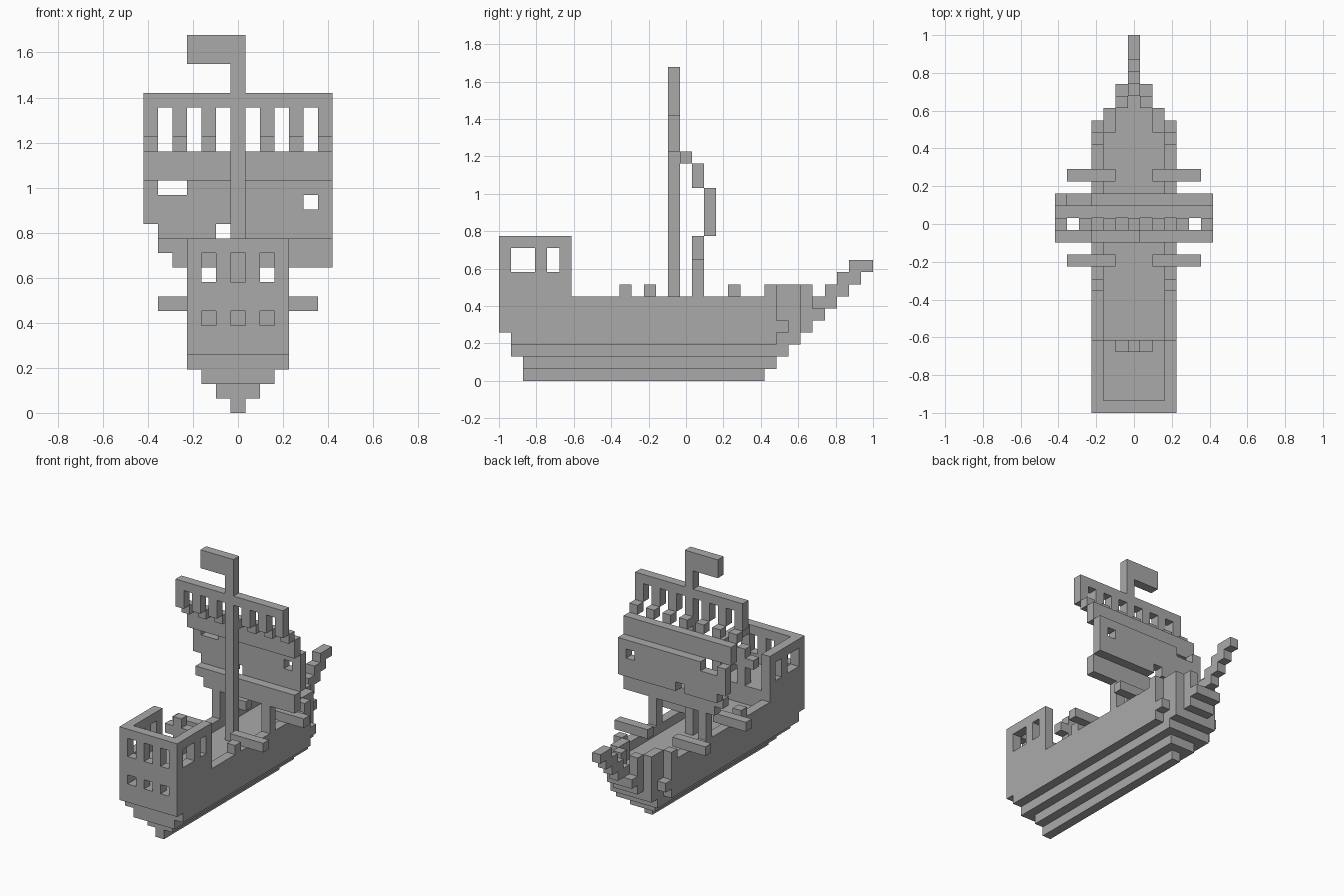
import bpy
import bmesh
from mathutils import Vector
from itertools import product

default = bpy.data.objects.get("Cube")
if default:
    bpy.data.objects.remove(default, do_unlink=True)

UNIT = 2 / 31          # edge length of one block
LENGTH = 31            # blocks from stern to bow

stone = bpy.data.materials.new("plain grey")
GREY = (0.4, 0.4, 0.4, 1)
stone.use_nodes = True
stone.diffuse_color = GREY
stone.node_tree.nodes["Principled BSDF"].inputs["Base Color"].default_value = GREY


def block(x, y, z):
    """Cells of a block; each argument is an index or an inclusive (first, last)."""
    spans = [(s, s) if isinstance(s, int) else s for s in (x, y, z)]
    return set(product(*(range(a, b + 1) for a, b in spans)))


def wide(half, y, z):
    """Block centred on the keel line."""
    return block((-half, half), y, z)


def both(x, y, z):
    """Block together with its mirror image across the keel line."""
    cells = block(x, y, z)
    return cells | {(-a, b, c) for a, b, c in cells}


def build(name, cells):
    """Skin the outside of a set of cells with flat faces."""
    bm = bmesh.new()
    corners = {}

    def corner(p):
        key = tuple(round(c * 2) for c in p)
        if key not in corners:
            corners[key] = bm.verts.new(
                (p.x * UNIT, (p.y + 0.5 - LENGTH / 2) * UNIT, (p.z + 0.5) * UNIT))
        return corners[key]

    for cell in cells:
        for axis, sign in product(range(3), (-1, 1)):
            n = Vector((0, 0, 0))
            n[axis] = sign
            if tuple(int(c + d) for c, d in zip(cell, n)) in cells:
                continue
            u = Vector((0, 0, 0))
            u[(axis + 1) % 3] = 0.5
            v = n.cross(u)
            mid = Vector(cell) + n / 2
            bm.faces.new([corner(mid + a * u + b * v)
                          for a, b in ((-1, -1), (1, -1), (1, 1), (-1, 1))])
    bmesh.ops.dissolve_limit(bm, angle_limit=0.01, verts=bm.verts, edges=bm.edges)
    mesh = bpy.data.meshes.new(name)
    bm.to_mesh(mesh)
    bm.free()
    mesh.materials.append(stone)
    bpy.context.collection.objects.link(bpy.data.objects.new(name, mesh))


# Stepped hull with a sunken deck and bulwarks
hull = wide(0, (2, 21), 0) | wide(1, (2, 22), 1) | wide(2, (1, 23), 2)
hull |= wide(3, (1, 22), 3) | wide(3, (0, 22), (4, 5))
hull |= wide(2, (23, 24), (3, 5)) | wide(1, 25, (4, 5))
hull |= both(3, (0, 22), 6) | both(2, (23, 24), (6, 7)) | both(1, 25, (6, 7))
hull |= both(3, 22, 7) | both(3, 10, 7)
hull |= both(3, 23, 4) | both(1, 26, 5)

# Stern castle: walls, raised floor, bulkhead and windows
hull |= wide(3, (0, 5), (6, 11)) - wide(2, (1, 5), (8, 11))
hull -= wide(2, (1, 4), 6)
hull -= wide(3, (1, 2), (9, 10)) | wide(3, 4, (9, 10))
for x in (-2, 0, 2):
    hull -= block(x, 0, 6) | block(x, 0, (9, 10))
build("hull", hull)

# Stem climbing in steps to the bowsprit
stem = set()
for z in range(2, 10):
    stem |= wide(0, (z + 20, z + 21), z)
build("bowsprit", stem - hull)

# Steering wheel on the raised floor
build("steering_wheel", wide(0, 5, (8, 11)) | wide(1, 5, 10))

# Guns reaching over the bulwarks
for label, y in (("rear", 12), ("fore", 19)):
    for side, x in (("left", (2, 5)), ("right", (-5, -2))):
        build(f"{label}_{side}_gun", block(x, y, 7))

# Mast with flag and yard
build("mast", wide(0, 14, (6, 25)) | block((-3, -1), 14, (24, 25)) | wide(6, 14, 21))

# Ropes hanging from the yard and stepping to the sail
ropes = set()
for x in (2, 4, 6):
    ropes |= both(x, 14, (19, 20)) | both(x, 15, 18)
build("sail_ropes", ropes | wide(0, 15, 18))

# Billowing torn sail
sail = wide(6, 16, (16, 17)) | wide(6, 17, (12, 15)) | wide(6, 16, (10, 11))
sail -= block(-6, 17, 12) | block(-6, 16, (10, 11)) | block(-5, 16, 10)
sail -= block((-5, -4), 17, 15) | block(5, 17, 14) | block(-1, 17, 12)
build("sail", sail)

# Posts holding the foot of the sail
build("sail_posts", both(3, 16, (7, 9)))
